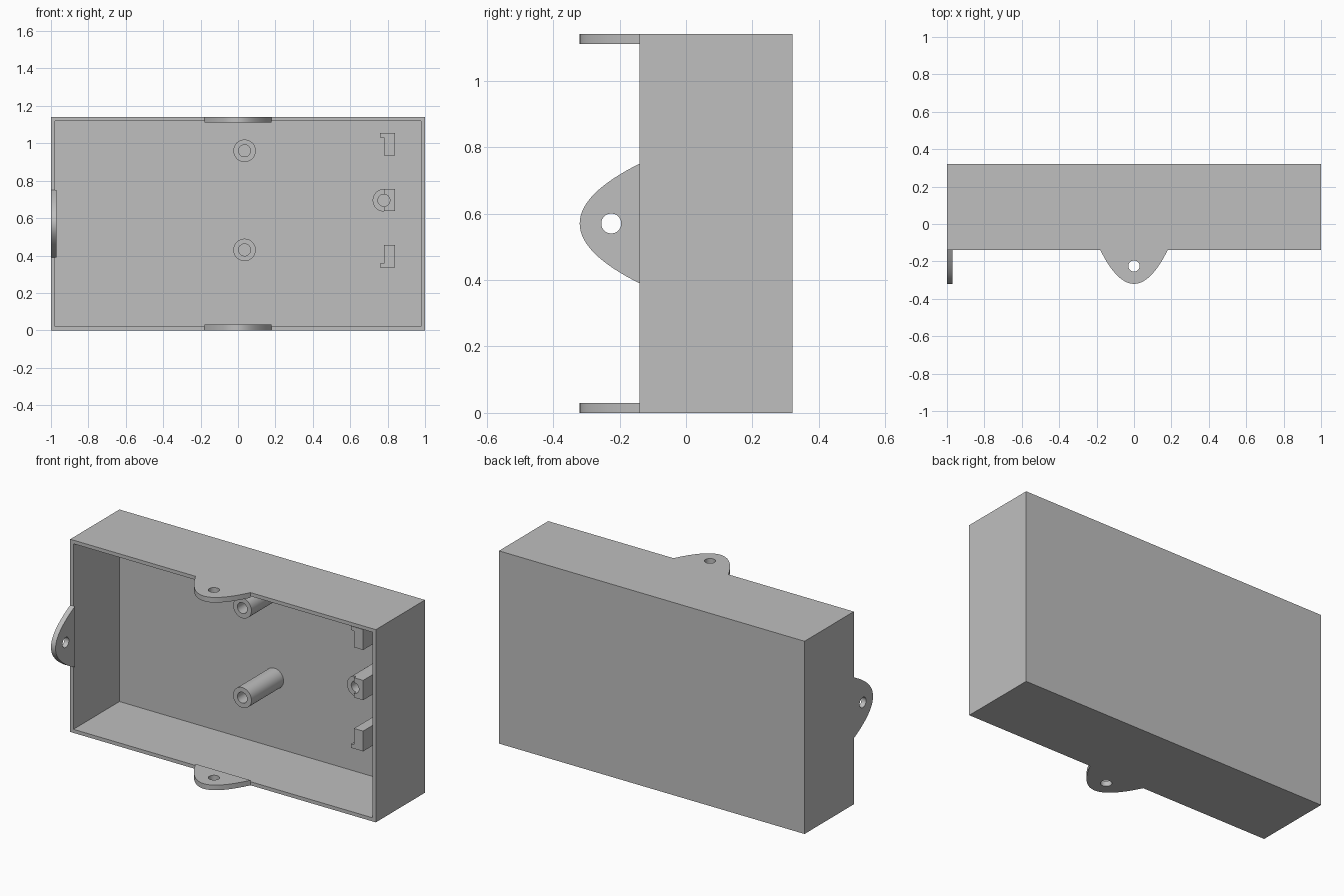
import bpy
import bmesh
import math
from mathutils import Vector

cube = bpy.data.objects.get("Cube")
if cube:
    bpy.data.objects.remove(cube, do_unlink=True)

# Main dimensions
W, H, WALL = 1.0, 1.14, 0.03
RIM, BACK, FLOOR = -0.14, 0.32, 0.29
MID = H / 2
BORE = 0.032

grey = bpy.data.materials.new("plain grey plastic")
grey.use_nodes = True
colour = (0.52, 0.52, 0.52, 1)
grey.diffuse_color = colour
grey.node_tree.nodes["Principled BSDF"].inputs["Base Color"].default_value = colour


def finish(name, bm):
    bmesh.ops.recalc_face_normals(bm, faces=bm.faces)
    mesh = bpy.data.meshes.new(name)
    bm.to_mesh(mesh)
    bm.free()
    mesh.materials.append(grey)
    obj = bpy.data.objects.new(name, mesh)
    bpy.context.collection.objects.link(obj)
    bpy.ops.object.select_all(action="DESELECT")
    obj.select_set(True)
    bpy.context.view_layer.objects.active = obj
    bpy.ops.object.shade_smooth_by_angle(angle=math.radians(30))
    return obj


def arc(u, v, r, start=0, end=360, n=40):
    """Points on an arc; a full circle leaves out the repeated last point."""
    count = n if end - start == 360 else n + 1
    angles = [math.radians(start + (end - start) * i / n) for i in range(count)]
    return [(u + r * math.cos(a), v + r * math.sin(a)) for a in angles]


def prism(name, loops, place, push):
    """Fill an outline and its holes, then extrude along push."""
    bm = bmesh.new()
    for loop in loops:
        verts = [bm.verts.new(place(u, v)) for u, v in loop]
        for a, b in zip(verts, verts[1:] + verts[:1]):
            bm.edges.new((a, b))
    push = Vector(push)
    normal = push.normalized()
    bmesh.ops.triangle_fill(bm, edges=bm.edges[:], use_beauty=True, normal=normal)
    out = bmesh.ops.extrude_face_region(bm, geom=bm.faces[:], use_keep_orig=True)
    moved = [g for g in out["geom"] if isinstance(g, bmesh.types.BMVert)]
    bmesh.ops.translate(bm, verts=moved, vec=push)
    return finish(name, bm)


def from_floor(name, loops, front):
    """Extrude an x-z profile from the inner floor out to y = front."""
    return prism(name, loops, lambda x, z: (x, FLOOR, z), (0, front - FLOOR, 0))


# Open-fronted case
bm = bmesh.new()
bmesh.ops.create_cube(bm, size=1)
for v in bm.verts:
    v.co = (v.co.x * 2 * W, (RIM + BACK) / 2 + v.co.y * (BACK - RIM), MID + v.co.z * H)
front = min(bm.faces, key=lambda f: f.calc_center_median().y)
bmesh.ops.inset_region(bm, faces=[front], thickness=WALL)
out = bmesh.ops.extrude_face_region(bm, geom=[front])
bmesh.ops.translate(bm, vec=(0, FLOOR - RIM, 0),
                    verts=[g for g in out["geom"] if isinstance(g, bmesh.types.BMVert)])
if front.is_valid:
    bmesh.ops.delete(bm, geom=[front], context="FACES_ONLY")
finish("case", bm)

# Parabolic mounting tabs with screw holes
reach, steps = 0.18, 32
ear = []
for i in range(steps + 1):
    t = 2 * i / steps - 1
    ear.append((t * reach, RIM - reach * (1 - t * t)))
tab = [ear, arc(0, -0.225, 0.03)]
prism("top_tab", tab, lambda u, y: (u, y, H - WALL), (0, 0, WALL))
prism("bottom_tab", tab, lambda u, y: (u, y, 0), (0, 0, WALL))
prism("right_tab", tab, lambda u, y: (-W, y, MID + u), (WALL, 0, 0))

# Hollow screw posts
for name, z in (("upper_post", 0.96), ("lower_post", 0.43)):
    from_floor(name, [arc(0.035, z, 0.06), arc(0.035, z, BORE)], -0.01)

# Hooked board clips, mirrored about the short post
x0, x1, hook, zc = 0.78, 0.84, 0.76, 0.695
for name, s in (("upper_clip", 1), ("lower_clip", -1)):
    shape = [(x0, 0.24), (x1, 0.24), (x1, 0.36), (hook, 0.36), (hook, 0.337), (x0, 0.337)]
    from_floor(name, [[(x, zc + s * d) for x, d in shape]], -0.03)

# Centre stop: half round post joined to a notched block
from_floor("stop_post", [arc(x0, zc, 0.06, 90, 270) + arc(x0, zc, BORE, 90, 270)[::-1]], -0.01)
block = [(x0, zc - 0.057), (x1, zc - 0.057), (x1, zc + 0.06), (x0, zc + 0.06)]
from_floor("stop_block", [block + arc(x0, zc, BORE, -90, 90)[::-1]], -0.03)
